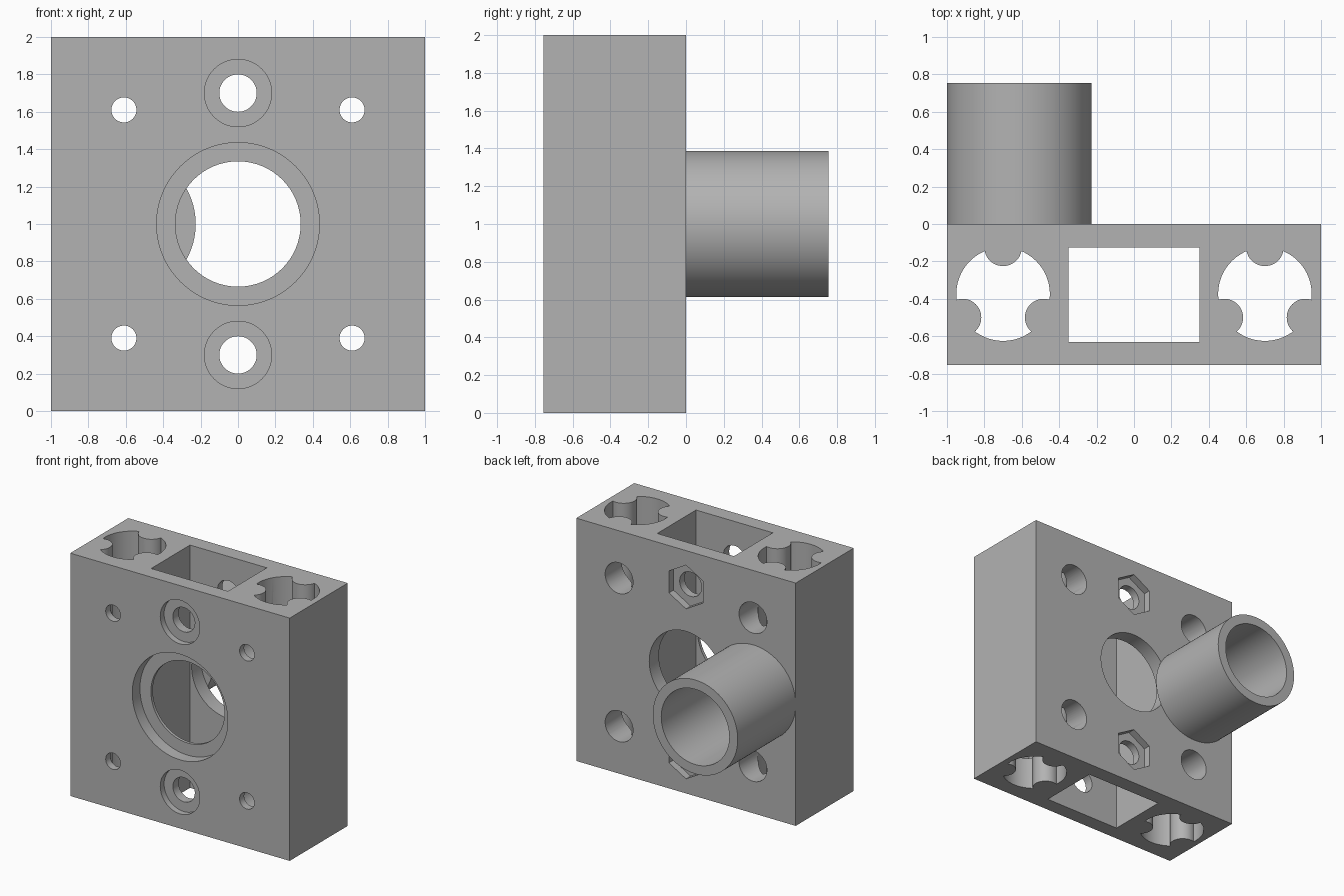
import bpy
import math
from mathutils import Matrix

if "Cube" in bpy.data.objects:
    bpy.data.objects.remove(bpy.data.objects["Cube"], do_unlink=True)

FRONT, BACK, HEIGHT = -0.755, 0.0, 2.0
OVER = 0.1  # how far cutters reach past a surface

grey = bpy.data.materials.new("Matte grey")
grey.use_nodes = True
colour = (0.45, 0.45, 0.45, 1)
grey.diffuse_color = colour
grey.node_tree.nodes["Principled BSDF"].inputs["Base Color"].default_value = colour


def box(name, x0, x1, y0, y1, z0, z1):
    bpy.ops.mesh.primitive_cube_add(size=1)
    ob = bpy.context.object
    ob.name = name
    ob.data.transform(Matrix.Translation(((x0 + x1) / 2, (y0 + y1) / 2, (z0 + z1) / 2))
                      @ Matrix.Diagonal((x1 - x0, y1 - y0, z1 - z0, 1)))
    return ob


def rod_y(name, x, z, r, y0, y1, sides=64):
    """Cylinder running front to back."""
    bpy.ops.mesh.primitive_cylinder_add(vertices=sides, radius=r, depth=y1 - y0)
    ob = bpy.context.object
    ob.name = name
    ob.data.transform(Matrix.Translation((x, (y0 + y1) / 2, z))
                      @ Matrix.Rotation(math.pi / 2, 4, 'X'))
    return ob


def rod_z(name, x, y, r, z0, z1, sides=64):
    """Cylinder running bottom to top."""
    bpy.ops.mesh.primitive_cylinder_add(vertices=sides, radius=r, depth=z1 - z0)
    ob = bpy.context.object
    ob.name = name
    ob.data.transform(Matrix.Translation((x, y, (z0 + z1) / 2)))
    return ob


def cut(target, cutter):
    mod = target.modifiers.new("cut", 'BOOLEAN')
    mod.operation = 'DIFFERENCE'
    mod.solver = 'EXACT'
    mod.object = cutter
    cutter.hide_render = True
    bpy.context.view_layer.objects.active = target
    bpy.ops.object.modifier_apply(modifier=mod.name)
    bpy.data.objects.remove(cutter, do_unlink=True)


def finish(ob):
    ob.data.materials.clear()
    ob.data.materials.append(grey)
    bpy.ops.object.select_all(action='DESELECT')
    ob.select_set(True)
    bpy.context.view_layer.objects.active = ob
    bpy.ops.object.shade_smooth_by_angle(angle=math.radians(30))


# Carriage block with a rectangular channel from top to bottom
block = box("carriage_block", -1, 1, FRONT, BACK, 0, HEIGHT)
cut(block, box("channel", -0.35, 0.35, -0.63, -0.125, -OVER, HEIGHT + OVER))

# Bearing bores, each with three rounded ribs
for side in (-1, 1):
    cx, cy, r = side * 0.7, -0.375, 0.25
    bore = rod_z("bearing_bore", cx, cy, r, -OVER, HEIGHT + OVER, 96)
    for angle in (90, 210, 330):
        a = math.radians(angle)
        cut(bore, rod_z("rib", cx + r * math.cos(a), cy + r * math.sin(a),
                        0.1, -2 * OVER, HEIGHT + 2 * OVER, 48))
    cut(block, bore)

# Large central hole with a stepped seat at the front
cut(block, rod_y("centre_hole", 0, 1, 0.335, FRONT - OVER, BACK + OVER, 96))
cut(block, rod_y("centre_seat", 0, 1, 0.435, FRONT - OVER, FRONT + 0.1, 96))

# Upper and lower bolt holes: round seat in front, hexagonal pocket behind
for z in (0.3, 1.7):
    cut(block, rod_y("bolt_hole", 0, z, 0.1, FRONT - OVER, BACK + OVER))
    cut(block, rod_y("bolt_seat", 0, z, 0.18, FRONT - OVER, FRONT + 0.05))
    cut(block, rod_y("nut_pocket", 0, z, 0.18, BACK - 0.06, BACK + OVER, 6))

# Corner screw holes, wide from the back and narrow at the front
for x in (-0.61, 0.61):
    for z in (0.39, 1.61):
        cut(block, rod_y("screw_hole", x, z, 0.067, FRONT - OVER, BACK + OVER, 48))
        cut(block, rod_y("screw_access", x, z, 0.127, FRONT + 0.06, BACK + OVER, 48))
finish(block)

# Round cup standing out from the back
cup = rod_y("rear_tube", -0.613, 1, 0.387, BACK, 0.755, 96)
cut(cup, rod_y("tube_bore", -0.613, 1, 0.31, BACK + 0.05, 0.755 + OVER, 96))
finish(cup)
